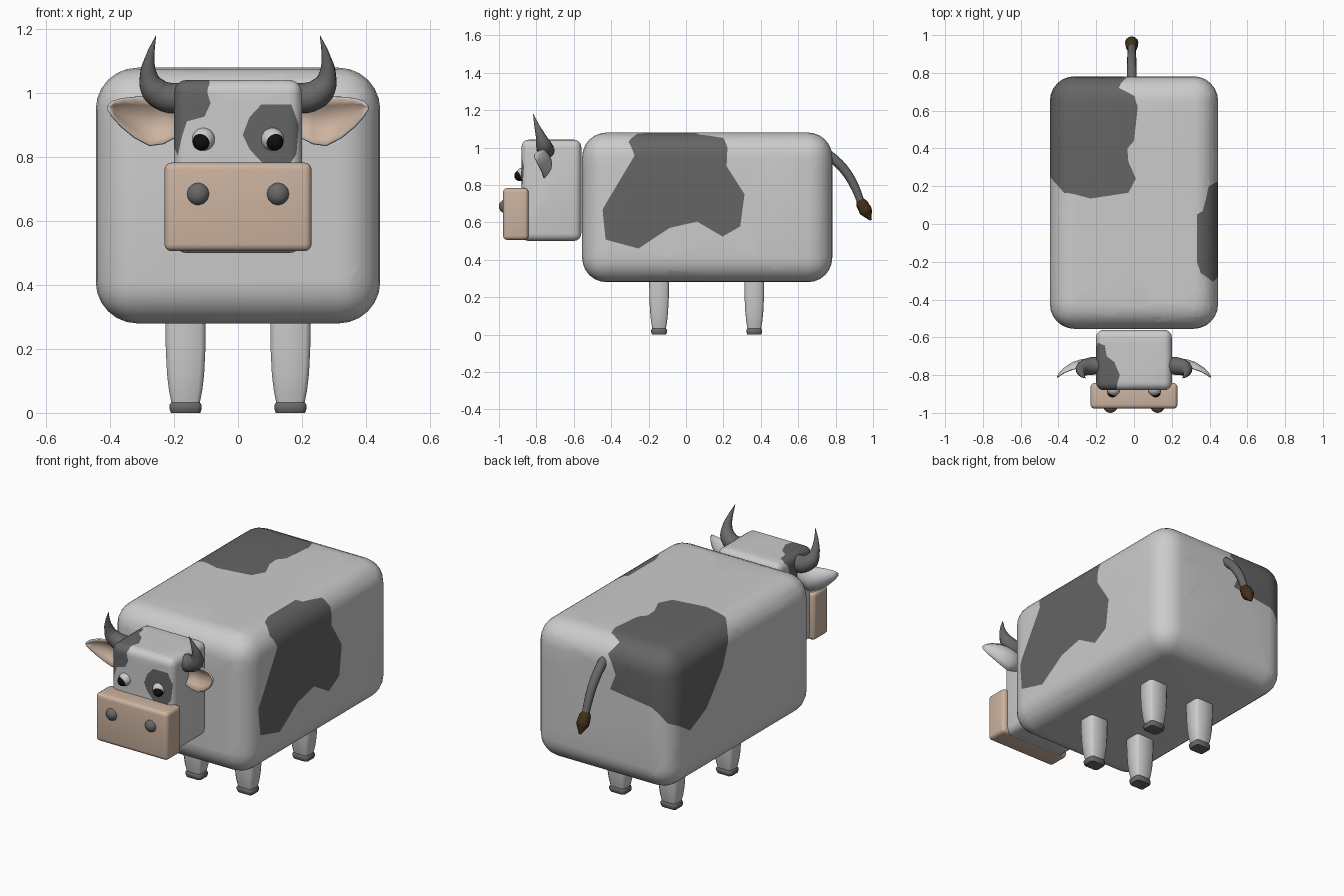
import bpy, bmesh, math
from mathutils import Vector
from mathutils.geometry import intersect_point_tri_2d, tessellate_polygon

if "Cube" in bpy.data.objects:
    bpy.data.objects.remove(bpy.data.objects["Cube"])


def material(name, rgb):
    m = bpy.data.materials.new(name)
    m.diffuse_color = (*rgb, 1)
    m.use_nodes = True
    m.node_tree.nodes["Principled BSDF"].inputs["Base Color"].default_value = m.diffuse_color
    return m


WHITE = material("white_hide", (0.84, 0.81, 0.84))
PATCH = material("dark_patch", (0.13, 0.13, 0.13))
PINK = material("muzzle_skin", (0.60, 0.45, 0.35))
GREY = material("horn_grey", (0.14, 0.14, 0.14))
BLACK = material("pupil_black", (0.005, 0.005, 0.005))
BROWN = material("tuft_brown", (0.05, 0.03, 0.01))
EYE = material("eye_white", (0.95, 0.95, 0.95))


def finish(name, bm, mats, angle=40):
    bmesh.ops.recalc_face_normals(bm, faces=bm.faces)
    me = bpy.data.meshes.new(name)
    bm.to_mesh(me)
    bm.free()
    ob = bpy.data.objects.new(name, me)
    bpy.context.collection.objects.link(ob)
    for m in mats:
        me.materials.append(m)
    bpy.ops.object.select_all(action='DESELECT')
    ob.select_set(True)
    bpy.context.view_layer.objects.active = ob
    bpy.ops.object.shade_smooth_by_angle(angle=math.radians(angle))
    return ob


def rounded_box(lo, hi, radius, segments):
    lo, hi = Vector(lo), Vector(hi)
    bm = bmesh.new()
    bmesh.ops.create_cube(bm, size=1)
    for v in bm.verts:
        v.co = Vector([(lo[i] + hi[i]) / 2 + v.co[i] * (hi[i] - lo[i]) for i in range(3)])
    bmesh.ops.bevel(bm, geom=bm.edges[:], offset=radius, segments=segments,
                    profile=0.5, affect='EDGES', clamp_overlap=True)
    return bm


def paint_patch(bm, direction, axis, level, outline):
    """Imprint an outline lying in plane axis=level along direction, colour inside."""
    d = Vector(direction)
    others = [i for i in range(3) if i != axis]

    def lift(p):
        v = Vector((0, 0, 0))
        v[axis], v[others[0]], v[others[1]] = level, p[0], p[1]
        return v

    def inside(p):
        q = p - d * ((p[axis] - level) / d[axis])
        x, y = q[others[0]], q[others[1]]
        hit = False
        for (ax, ay), (bx, by) in zip(outline, outline[1:] + outline[:1]):
            if (ay > y) != (by > y) and x < ax + (bx - ax) * (y - ay) / (by - ay):
                hit = not hit
        return hit

    bm.normal_update()
    for a, b in zip(outline, outline[1:] + outline[:1]):
        faces = [f for f in bm.faces if f.normal.dot(d) > 0.05]
        geom = set(faces)
        for f in faces:
            geom.update(f.edges)
            geom.update(f.verts)
        A, B = lift(a), lift(b)
        bmesh.ops.bisect_plane(bm, geom=list(geom), dist=1e-5, plane_co=A,
                               plane_no=(B - A).cross(d).normalized())
        bm.normal_update()
    for f in bm.faces:
        if f.normal.dot(d) > 0.05 and inside(f.calc_center_median()):
            f.material_index = 1


def ball(name, centre, radius, mat):
    bm = bmesh.new()
    bmesh.ops.create_uvsphere(bm, u_segments=24, v_segments=14, radius=radius)
    bmesh.ops.translate(bm, verts=bm.verts, vec=centre)
    return finish(name, bm, [mat])


def tube(name, points, mat):
    """Tapered smooth tube through points (x, y, z, radius)."""
    cu = bpy.data.curves.new(name, 'CURVE')
    cu.dimensions = '3D'
    cu.bevel_depth, cu.bevel_resolution, cu.resolution_u = 1, 4, 6
    cu.use_fill_caps = True
    sp = cu.splines.new('BEZIER')
    sp.bezier_points.add(len(points) - 1)
    for bp, (x, y, z, r) in zip(sp.bezier_points, points):
        bp.co, bp.radius = (x, y, z), r
        bp.handle_left_type = bp.handle_right_type = 'AUTO'
    ob = bpy.data.objects.new(name, cu)
    bpy.context.collection.objects.link(ob)
    cu.materials.append(mat)
    bpy.ops.object.select_all(action='DESELECT')
    ob.select_set(True)
    bpy.context.view_layer.objects.active = ob
    bpy.ops.object.convert(target='MESH')


def loft(name, cx, cy, rings, mat):
    """Stack of chamfered rectangles (z, half width, half depth)."""
    c = 0.75
    shape = [(1, -c), (1, c), (c, 1), (-c, 1), (-1, c), (-1, -c), (-c, -1), (c, -1)]
    bm = bmesh.new()
    rows = [[bm.verts.new((cx + a * hx, cy + b * hy, z)) for a, b in shape]
            for z, hx, hy in rings]
    for r, s in zip(rows, rows[1:]):
        for i in range(8):
            j = (i + 1) % 8
            bm.faces.new((r[i], r[j], s[j], s[i]))
    bm.faces.new(rows[0])
    bm.faces.new(rows[-1])
    finish(name, bm, [mat], 50)


# Body with two patches
bm = rounded_box((-0.445, -0.555, 0.28), (0.445, 0.782, 1.08), 0.13, 6)
paint_patch(bm, (1, 0, 1), 0, 0.445, [
    (0.222, 1.01), (0.20, 1.10), (0.07, 1.15), (0.05, 1.19), (-0.2, 1.19), (-0.26, 1.165),
    (-0.307, 1.06), (-0.275, 0.957), (-0.446, 0.67), (-0.43, 0.508), (-0.254, 0.46),
    (-0.088, 0.57), (0.06, 0.604), (0.195, 0.524), (0.29, 0.578), (0.313, 0.75), (0.217, 0.9)])
paint_patch(bm, (-1, 1, 1), 2, 1.08, [
    (-0.10, 0.74), (0, 0.68), (0.02, 0.62), (0, 0.44), (-0.035, 0.40), (-0.03, 0.33),
    (0.01, 0.24), (-0.03, 0.165), (-0.23, 0.135), (-0.38, 0.175), (-0.545, 0.35),
    (-0.675, 0.53), (-0.855, 0.86), (-0.925, 1.08), (-0.8, 1.14), (-0.635, 1.09),
    (-0.334, 1.055), (-0.28, 0.965), (-0.12, 0.85)])
finish("body", bm, [WHITE, PATCH])

# Head with a corner patch and an eye patch
bm = rounded_box((-0.2, -0.88, 0.5), (0.2, -0.56, 1.042), 0.04, 4)
paint_patch(bm, (-1, -1, 1), 2, 1.042, [
    (-0.155, -0.64), (-0.145, -0.7), (-0.105, -0.73), (-0.075, -0.80), (-0.10, -0.88),
    (-0.138, -0.923), (-0.16, -0.954), (-0.22, -0.995), (-0.29, -1.01), (-0.425, -1.105),
    (-0.39, -0.99), (-0.29, -0.75), (-0.2, -0.64)])
paint_patch(bm, (0, -1, 0), 1, -0.88, [
    (0.073, 0.965), (0.167, 0.965), (0.19, 0.90), (0.183, 0.81), (0.16, 0.775),
    (0.083, 0.775), (0.036, 0.825), (0.015, 0.87), (0.036, 0.925)])
finish("head", bm, [WHITE, PATCH])

# Muzzle
finish("muzzle", rounded_box((-0.23, -0.978, 0.506), (0.23, -0.842, 0.783), 0.022, 4), [PINK])

# Paired face parts: nostrils, eyes, horns
for side, s in (("left", -1), ("right", 1)):
    ball(side + "_nostril", (s * 0.125, -0.962, 0.685), 0.038, GREY)
    ball(side + "_eye", (s * 0.108, -0.874, 0.856), 0.036, EYE)
    ball(side + "_pupil", (s * 0.114, -0.89, 0.849), 0.028, BLACK)
    tube(side + "_horn", [(s * x, y, z, r) for x, y, z, r in (
        (0.18, -0.75, 0.985, 0.047), (0.225, -0.752, 0.988, 0.047),
        (0.265, -0.762, 1.015, 0.042), (0.28, -0.777, 1.06, 0.027),
        (0.275, -0.797, 1.115, 0.014), (0.257, -0.817, 1.18, 0.001))], GREY)

# Ears: cupped leaf shell (x, top z, bottom z, back y), mirrored
stations = [(0.19, 0.97, 0.87, -0.74), (0.235, 0.982, 0.846, -0.725), (0.275, 0.984, 0.84, -0.723),
            (0.32, 0.984, 0.864, -0.737), (0.36, 0.98, 0.897, -0.763),
            (0.388, 0.972, 0.928, -0.79), (0.402, 0.958, 0.952, -0.812)]
bm = bmesh.new()
grid = []
for x, top, bottom, y in stations:
    cup = 0.28 * (top - bottom)
    grid.append([bm.verts.new((x, y - cup * (2 * k / 6 - 1) ** 2, bottom + (top - bottom) * k / 6))
                 for k in range(7)])
for a, b in zip(grid, grid[1:]):
    for k in range(6):
        bm.faces.new((a[k], b[k], b[k + 1], a[k + 1]))
ears = finish("ears", bm, [PINK, WHITE], 60)
if sum(p.normal.y for p in ears.data.polygons) > 0:
    ears.data.flip_normals()
ears.modifiers.new("mirror", 'MIRROR').use_mirror_merge = False
shell = ears.modifiers.new("shell", 'SOLIDIFY')
shell.thickness, shell.material_offset, shell.material_offset_rim = 0.008, 1, 1

# Legs and hooves
for end, y in (("front", -0.144), ("back", 0.365)):
    for side, s in (("left", -1), ("right", 1)):
        loft(f"{end}_{side}_leg", s * 0.164, y, [
            (0.03, 0.044, 0.036), (0.07, 0.052, 0.043), (0.12, 0.058, 0.048),
            (0.2, 0.062, 0.052), (0.3, 0.063, 0.053)], WHITE)
        loft(f"{end}_{side}_hoof", s * 0.164, y, [
            (0, 0.046, 0.037), (0.012, 0.05, 0.042), (0.025, 0.05, 0.042),
            (0.034, 0.044, 0.036)], GREY)

# Tail and tuft
tube("tail", [(-0.012, y, z, r) for y, z, r in (
    (0.755, 0.965, 0.026), (0.80, 0.93, 0.026), (0.855, 0.87, 0.025),
    (0.90, 0.795, 0.023), (0.935, 0.71, 0.02))], GREY)
tube("tail_tuft", [(-0.012, y, z, r) for y, z, r in (
    (0.925, 0.735, 0.012), (0.94, 0.70, 0.032), (0.962, 0.66, 0.035), (0.988, 0.612, 0.006))], BROWN)
